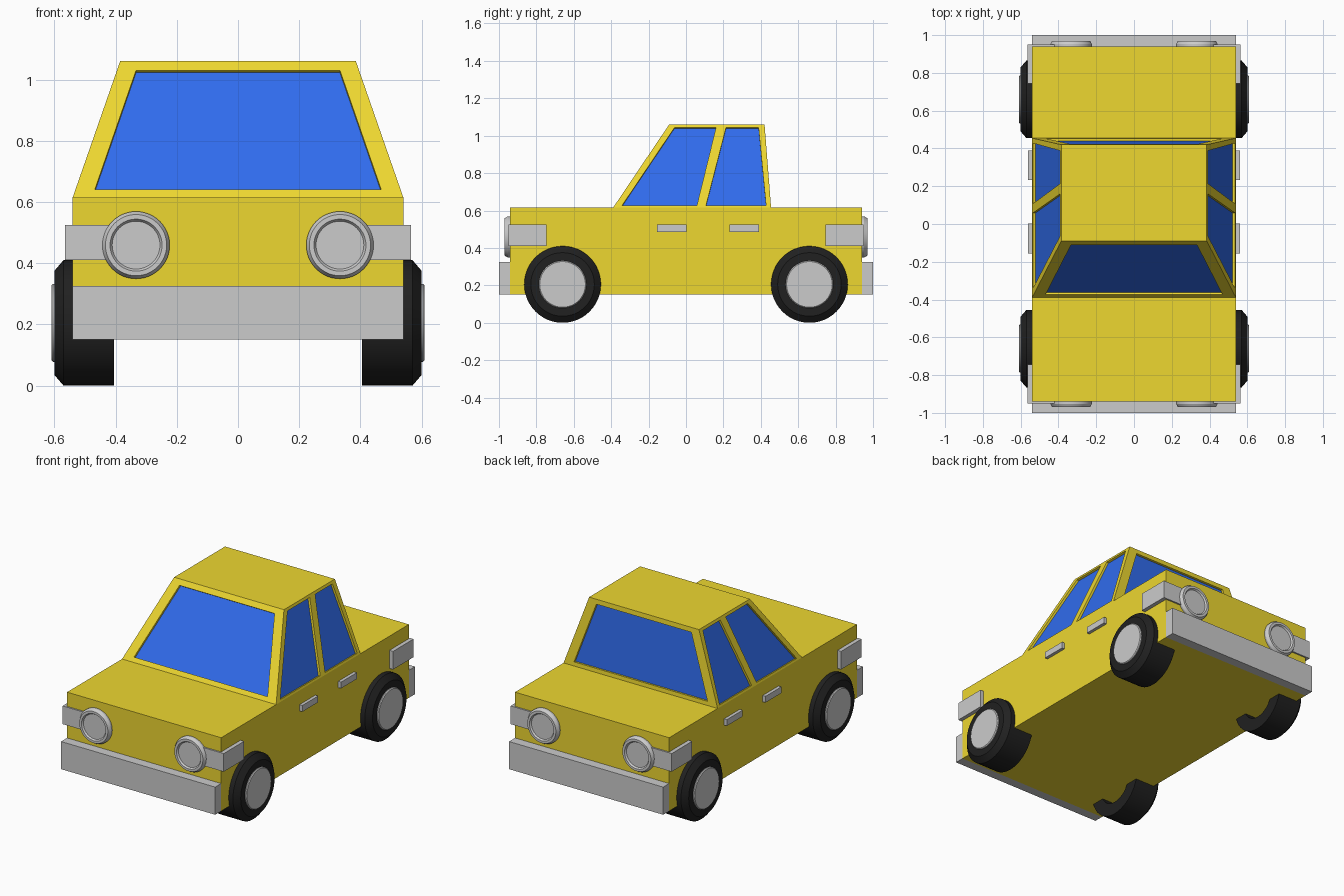
import bpy, bmesh
from math import sin, cos, tau, radians
from mathutils import Vector

if "Cube" in bpy.data.objects:
    bpy.data.objects.remove(bpy.data.objects["Cube"])


def paint(name, rgb):
    m = bpy.data.materials.new(name)
    m.diffuse_color = (*rgb, 1)
    m.use_nodes = True
    m.node_tree.nodes["Principled BSDF"].inputs["Base Color"].default_value = m.diffuse_color
    return m


YELLOW = paint("yellow_paint", (0.85, 0.68, 0.03))
BLUE = paint("blue_glass", (0.03, 0.15, 0.85))
BLACK = paint("black_rubber", (0.015, 0.015, 0.015))


def finish(name, bm, mat=None, mirror="", smooth=False):
    bmesh.ops.recalc_face_normals(bm, faces=bm.faces)
    me = bpy.data.meshes.new(name)
    bm.to_mesh(me)
    bm.free()
    if mat:
        me.materials.append(mat)
    if smooth:
        me.shade_smooth()
        me.set_sharp_from_angle(angle=radians(25))
    ob = bpy.data.objects.new(name, me)
    bpy.context.collection.objects.link(ob)
    if mirror:
        mod = ob.modifiers.new("Mirror", "MIRROR")
        mod.use_axis = ["X" in mirror, "Y" in mirror, False]
        mod.use_mirror_merge = False
    return ob


def add_prism(bm, a, b):
    """Join two matching outlines into a closed solid."""
    va, vb = [bm.verts.new(p) for p in a], [bm.verts.new(p) for p in b]
    n = len(a)
    bm.faces.new(va)
    bm.faces.new(vb)
    for i in range(n):
        j = (i + 1) % n
        bm.faces.new((va[i], va[j], vb[j], vb[i]))


def rect(x, y, z):
    return [(x[0], y[0], z), (x[1], y[0], z), (x[1], y[1], z), (x[0], y[1], z)]


def prism(name, a, b, mat=None, mirror=""):
    bm = bmesh.new()
    add_prism(bm, a, b)
    return finish(name, bm, mat, mirror)


def box(name, x, y, z, mat=None, mirror=""):
    return prism(name, rect(x, y, z[0]), rect(x, y, z[1]), mat, mirror)


def lathe(name, profile, place, mat=None, closed=False, seg=48):
    """Turn (radius, offset) points; place(u, v, offset) gives the position."""
    bm = bmesh.new()
    rings = [[bm.verts.new(place(r * cos(tau * i / seg), r * sin(tau * i / seg), h))
              for i in range(seg)] for r, h in profile]
    pairs = list(zip(rings, rings[1:]))
    if closed:
        pairs.append((rings[-1], rings[0]))
    else:
        bm.faces.new(rings[0])
        bm.faces.new(rings[-1])
    for a, b in pairs:
        for i in range(seg):
            j = (i + 1) % seg
            bm.faces.new((a[i], a[j], b[j], b[i]))
    return finish(name, bm, mat, "XY", True)


# Body and cabin
Z0, Z1 = 0.615, 1.06
box("body", (-0.54, 0.54), (-0.94, 0.94), (0.15, Z0), YELLOW)
cabin = prism("cabin", rect((-0.54, 0.54), (-0.39, 0.455), Z0),
              rect((-0.385, 0.385), (-0.09, 0.42), Z1), YELLOW)


# Windows: outlines lying on the sloping cabin walls
def slope(lo, hi, z):
    return lo + (hi - lo) * (z - Z0) / (Z1 - Z0)


def end_window(lo, hi):
    return [Vector((x, slope(lo, hi, z), z)) for x, z in
            ((-0.468, 0.64), (0.468, 0.64), (0.333, 1.03), (-0.333, 1.03))]


def side_window(side, ys):
    zs = (0.627, 0.627, 1.043, 1.043)
    return [Vector((side * slope(0.54, 0.385, z), y, z)) for y, z in zip(ys, zs)]


FRONT_SIDE, REAR_SIDE = (-0.342, 0.058, 0.16, -0.062), (0.107, 0.428, 0.388, 0.214)
windows = {"windshield": end_window(-0.39, -0.09), "rear_window": end_window(0.455, 0.42)}
for side, label in ((-1, "left"), (1, "right")):
    windows[label + "_front_window"] = side_window(side, FRONT_SIDE)
    windows[label + "_back_window"] = side_window(side, REAR_SIDE)

cut = bmesh.new()
for name, pts in windows.items():
    n = (pts[1] - pts[0]).cross(pts[3] - pts[0]).normalized()
    mid = sum(pts, Vector()) / 4
    if n.dot(mid - Vector((0, 0.15, 0.8))) < 0:
        n = -n
    add_prism(cut, [p + n * 0.03 for p in pts], [p - n * 0.022 for p in pts])
    prism(name, [p - n * 0.014 for p in pts], [p - n * 0.022 for p in pts], BLUE)
cutter = finish("window_cutter", cut)
cutter.hide_render = True
cutter.hide_viewport = True
mod = cabin.modifiers.new("Window openings", "BOOLEAN")
mod.operation = "DIFFERENCE"
mod.solver = "EXACT"
mod.object = cutter

# Bumpers, wraparound corner lights and door handles
box("bumpers", (-0.54, 0.54), (-1.0, -0.94), (0.15, 0.325), mirror="Y")
corner = [(0.35, -0.95), (0.565, -0.95), (0.565, -0.745),
          (0.54, -0.745), (0.54, -0.94), (0.35, -0.94)]
prism("corner_lights", [(x, y, 0.41) for x, y in corner],
      [(x, y, 0.525) for x, y in corner], mirror="XY")
for label, y in (("front", (-0.155, 0.003)), ("back", (0.232, 0.39))):
    box(label + "_door_handles", (0.54, 0.56), y, (0.485, 0.525), mirror="X")

# Round lamps, front and back
lathe("round_lamps", [(0.11, 0.94), (0.11, 0.952), (0.1, 0.97), (0.085, 0.97), (0.078, 0.96)],
      lambda u, v, h: (0.333 + u, -h, 0.459 + v))


# Wheels
def at_wheel(u, v, h):
    return (h, -0.66 + u, 0.205 + v)


lathe("tyres", [(0.125, 0.405), (0.205, 0.405), (0.205, 0.57), (0.17, 0.6), (0.125, 0.6)],
      at_wheel, BLACK, closed=True)
lathe("hubcaps", [(0.127, 0.5), (0.127, 0.605), (0.122, 0.61)], at_wheel)
